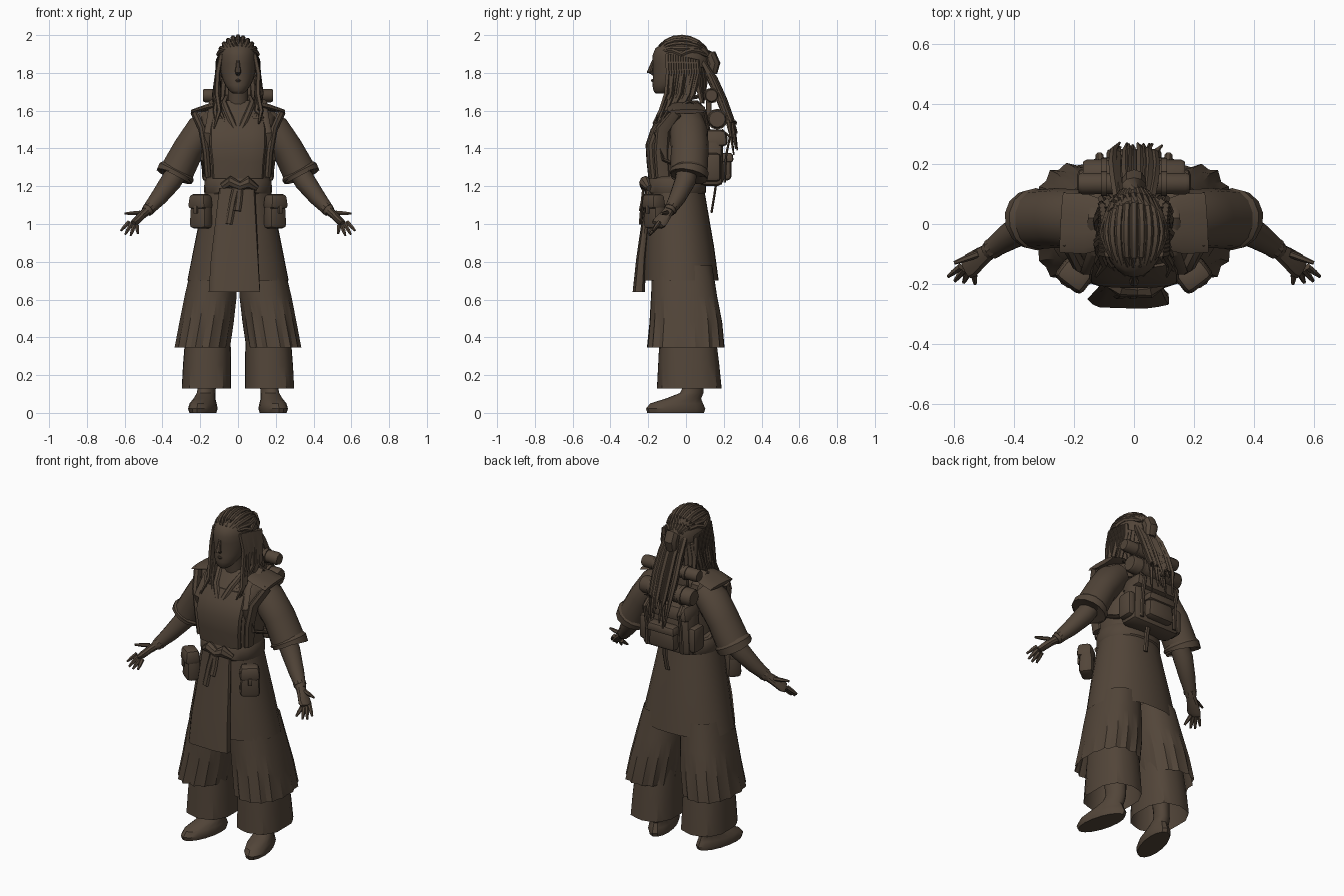
import bpy, bmesh, math, random
from mathutils import Vector, Matrix

random.seed(4)
cloth = bpy.data.materials.new("dark brown")
cloth.diffuse_color = (0.085, 0.06, 0.041, 1)


def finish(name, bm, angle=35):
    bmesh.ops.recalc_face_normals(bm, faces=bm.faces)
    me = bpy.data.meshes.new(name)
    bm.to_mesh(me)
    bm.free()
    ob = bpy.data.objects.new(name, me)
    me.materials.append(cloth)
    bpy.context.collection.objects.link(ob)
    bpy.ops.object.select_all(action='DESELECT')
    bpy.context.view_layer.objects.active = ob
    ob.select_set(True)
    bpy.ops.object.shade_smooth_by_angle(angle=math.radians(angle))
    return ob


def skin(bm, rings, caps):
    n = len(rings[0])
    for a, b in zip(rings, rings[1:]):
        for i in range(n):
            j = (i + 1) % n
            bm.faces.new((a[i], a[j], b[j], b[i]))
    if caps[0]:
        bm.faces.new(rings[0])
    if caps[1]:
        bm.faces.new(rings[-1])


def loft(name, rows, n=24, e=2.0, caps=(1, 1), pleat=0.0, shear=0.0, angle=35):
    """Horizontal rings: (z, centre x, centre y, radius x, radius y)."""
    bm = bmesh.new()
    rings = []
    jit = [(1 if i % 2 else -1) * random.uniform(0.4, 1) for i in range(n)]
    for k, (z, cx, cy, rx, ry) in enumerate(rows):
        f, ring = k / (len(rows) - 1), []
        for i in range(n):
            a = 2 * math.pi * i / n
            c, s = math.cos(a), math.sin(a)
            m = 1 + pleat * f * jit[i]
            x = rx * m * math.copysign(abs(c) ** (2 / e), c)
            y = ry * m * math.copysign(abs(s) ** (2 / e), s)
            ring.append(bm.verts.new((cx + x + shear * (cy + y), cy + y, z)))
        rings.append(ring)
    skin(bm, rings, caps)
    return finish(name, bm, angle)


def add_tube(bm, pts, radii, n=8, caps=(1, 1), side=None):
    """Tube along points; a radius may be a (wide, thick) pair."""
    pts = [Vector(p) for p in pts]
    rings = []
    for k, p in enumerate(pts):
        t = (pts[min(k + 1, len(pts) - 1)] - pts[max(k - 1, 0)]).normalized()
        ref = Vector(side) if side else (Vector((0, 1, 0)) if abs(t.y) < 0.8 else Vector((1, 0, 0)))
        u = (ref - t * ref.dot(t)).normalized()
        v = t.cross(u)
        r = radii[k]
        a, b = r if isinstance(r, tuple) else (r, r)
        rings.append([bm.verts.new(p + u * a * math.cos(2 * math.pi * i / n)
                                   + v * b * math.sin(2 * math.pi * i / n)) for i in range(n)])
    skin(bm, rings, caps)


def tube(name, pts, radii, **kw):
    bm = bmesh.new()
    add_tube(bm, pts, radii, **kw)
    return finish(name, bm)


def box(name, loc, size, turn=0.0, bevel=0.02, taper=1.0, tilt=0.0):
    bm = bmesh.new()
    bmesh.ops.create_cube(bm, size=1)
    for v in bm.verts:
        if v.co.z > 0:
            v.co.x *= taper
            v.co.y *= taper
        v.co = Vector((v.co.x * size[0], v.co.y * size[1], v.co.z * size[2]))
    bmesh.ops.bevel(bm, geom=bm.edges[:], offset=bevel, segments=2, affect='EDGES', profile=0.5)
    bm.transform(Matrix.Translation(loc) @ Matrix.Rotation(turn, 4, 'Z') @ Matrix.Rotation(tilt, 4, 'X'))
    return finish(name, bm)


# Torso, coat skirt, belt and apron
loft("tunic", [(1.16, 0, -.05, .165, .14), (1.28, 0, -.05, .172, .145), (1.41, 0, -.045, .185, .163),
               (1.50, 0, -.035, .195, .145), (1.57, 0, -.015, .20, .12), (1.62, 0, 0, .15, .095),
               (1.655, 0, -.005, .08, .065)], e=2.3)
loft("coat_skirt", [(1.21, 0, -.05, .168, .142), (1.05, 0, -.045, .20, .165),
                    (.88, 0, -.035, .235, .185), (.70, 0, -.025, .272, .2)], caps=(0, 0), pleat=.015, e=2.2)
loft("belt", [(1.155, 0, -.05, .172, .145), (1.17, 0, -.05, .18, .157), (1.225, 0, -.05, .178, .157),
              (1.245, 0, -.05, .168, .145)], e=2.2, caps=(0, 0))
loft("apron", [(1.19, -.005, -.195, .095, .02), (1.0, -.01, -.215, .11, .022),
               (.82, -.015, -.237, .125, .026), (.64, -.015, -.25, .135, .032)], n=14, e=3, pleat=.04)
tube("belt_knot", [(-.08, -.195, 1.20), (-.04, -.215, 1.225), (.01, -.22, 1.2), (.05, -.215, 1.22), (.1, -.195, 1.19)],
     [.02, .03, .024, .034, .016], n=8)
for x0, x1, z in ((-.005, -.05, 1.0), (.01, -.005, 1.07)):
    tube("belt_tail", [(x0, -.222, 1.21), ((x0 + x1) / 2, -.232, 1.12), (x1, -.242, z)],
         [(.02, .009)] * 3, n=6, side=(1, 0, 0))

# Chest bib and square neckline
loft("bib", [(1.24, 0, -.165, .135, .034), (1.33, 0, -.175, .14, .034), (1.42, 0, -.18, .15, .034),
             (1.50, 0, -.15, .15, .038), (1.56, 0, -.11, .14, .036)], n=16, e=2.6)
for s in (-1, 1):
    tube("collar", [(s * .008, -.178, 1.49), (s * .05, -.14, 1.58), (s * .075, -.07, 1.64), (s * .06, .04, 1.67),
                    (0, .065, 1.675)], [(.018, .012)] * 5, n=6, side=(1, 0, 0))

for s in (-1, 1):
    # Pleated overtrousers, trousers, feet
    loft("pleated_overtrousers", [(.78, s * .125, -.02, .12, .16), (.62, s * .145, -.01, .138, .175),
                                  (.48, s * .167, 0, .142, .19), (.345, s * .19, 0, .143, .2)],
         n=32, caps=(0, 0), pleat=.055, e=2.3, angle=25)
    loft("trousers", [(.6, s * .15, .005, .11, .13), (.38, s * .16, .01, .122, .15), (.25, s * .165, .015, .128, .16),
                      (.13, s * .168, .018, .132, .168)], n=20, e=2.5, caps=(0, 0), pleat=.025)
    loft("shoe", [(0, s * .175, -.055, .065, .15), (.022, s * .175, -.055, .072, .157), (.05, s * .175, -.05, .066, .14),
                  (.075, s * .175, -.015, .055, .095), (.105, s * .175, .03, .048, .062),
                  (.14, s * .172, .04, .047, .055), (.3, s * .168, .03, .055, .065)], n=16, shear=-s * .2)

    # Sleeves, shoulder flaps, forearms
    tube("sleeve", [(s * .13, .01, 1.545), (s * .19, .015, 1.495), (s * .26, .02, 1.40), (s * .335, .015, 1.255)],
         [(.085, .08), (.1, .09), (.1, .085), (.098, .093)], n=14, caps=(1, 0))
    tube("sleeve_cuff", [(s * .317, .016, 1.29), (s * .325, .016, 1.275), (s * .337, .014, 1.252), (s * .327, .015, 1.27)],
         [.092, .104, .102, .06], n=14, caps=(0, 0))
    tube("shoulder_flap", [(s * .08, -.005, 1.635), (s * .16, 0, 1.618), (s * .242, .005, 1.595)],
         [(.075, .02), (.1, .018), (.1, .012)], n=10)
    tube("vest_side", [(s * .232, -.05, 1.59), (s * .19, -.12, 1.5), (s * .168, -.13, 1.38), (s * .158, -.12, 1.25)],
         [(.02, .03), (.02, .04), (.02, .04), (.02, .04)], n=8, side=(1, 0, 0))
    tube("forearm", [(s * .29, .015, 1.33), (s * .355, -.005, 1.225), (s * .42, -.045, 1.14), (s * .485, -.09, 1.065)],
         [.055, .056, .045, .03], n=12)

    # Hand with four fingers and thumb
    tube("palm", [(s * .475, -.085, 1.075), (s * .51, -.11, 1.045), (s * .545, -.138, 1.01), (s * .56, -.15, .998)],
         [(.026, .026), (.034, .022), (.042, .02), (.036, .014)], n=10, side=(.6, -.25, .5) if s < 0 else (-.6, -.25, .5))
    bm = bmesh.new()
    for a, b in (((.578, -.142, 1.01), (.62, -.175, .965)), ((.565, -.15, 1.0), (.597, -.19, .945)),
                 ((.55, -.153, .99), (.568, -.195, .94)), ((.535, -.15, .99), (.53, -.2, .95)),
                 ((.52, -.1, 1.06), (.60, -.13, 1.055))):
        a, b = Vector((a[0] * s, a[1], a[2])), Vector((b[0] * s, b[1], b[2]))
        add_tube(bm, [a, a.lerp(b, .55), b], [.012, .0105, .006], n=6)
    finish("fingers", bm)
    tube("bracelet", [(s * .462, -.075, 1.09), (s * .474, -.083, 1.078)], [.036, .036], n=10)

    # Belt pouches
    t = s * .65
    box("pouch", (s * .195, -.165, 1.065), (.115, .085, .18), turn=t, bevel=.025, taper=.85)
    box("pouch_flap", (s * .199, -.172, 1.12), (.118, .09, .08), turn=t, bevel=.02, taper=.85)
    box("pouch_clasp", (s * .224, -.204, 1.075), (.022, .012, .04), turn=t, bevel=.003)

    # Pack straps
    tube("pack_strap", [(s * .12, .12, 1.5), (s * .13, .1, 1.6), (s * .13, .02, 1.65), (s * .135, -.1, 1.595),
                        (s * .155, -.16, 1.48), (s * .175, -.12, 1.34), (s * .165, .04, 1.27), (s * .13, .12, 1.26)],
         [(.024, .01)] * 8, n=6, side=(1, 0, 0))

# Backpack with pockets and rolled bundles
box("pack_body", (0, .135, 1.34), (.33, .13, .28), bevel=.035, taper=.9)
box("pack_flap", (0, .145, 1.455), (.32, .16, .09), bevel=.03, taper=.85)
box("pack_pocket", (0, .205, 1.3), (.18, .075, .14), bevel=.025, taper=.9)
box("pocket_flap", (0, .212, 1.352), (.19, .08, .05), bevel=.015, taper=.9)
for s in (-1, 1):
    box("side_pocket", (s * .16, .135, 1.3), (.06, .1, .15), bevel=.022)
    tube("flap_strap", [(s * .11, .19, 1.5), (s * .115, .232, 1.46), (s * .115, .212, 1.36), (s * .115, .205, 1.22)],
         [(.013, .007)] * 4, n=6, side=(1, 0, 0))
for name, y, z, r, w in (("top_roll", .135, 1.68, .036, .185), ("blanket_roll", .165, 1.555, .05, .17)):
    tube(name, [(-w, y, z), (-w + .012, y, z), (0, y, z), (w - .012, y, z), (w, y, z)],
         [r * .85, r, r * .97, r, r * .85], n=12)
    for s in (-1, 1):
        tube(name + "_band", [(s * .1 - .01, y, z), (s * .1 + .01, y, z)], [r + .005] * 2, n=12)
box("roll_support", (0, .12, 1.61), (.2, .03, .16), bevel=.01)
tube("hanging_strap", [(.03, .16, 1.22), (.035, .15, 1.15), (.03, .135, 1.06)], [(.016, .007)] * 3, n=6, side=(1, 0, 0))

# Neck, head and face
loft("neck", [(1.6, 0, -.02, .065, .06), (1.66, 0, -.035, .053, .055), (1.76, 0, -.045, .053, .06)], n=14)
loft("head", [(1.69, 0, -.13, .026, .03), (1.705, 0, -.122, .046, .05), (1.735, 0, -.1, .068, .078),
              (1.77, 0, -.075, .083, .1), (1.81, 0, -.05, .094, .125), (1.85, 0, -.04, .099, .136),
              (1.89, 0, -.035, .1, .143), (1.93, 0, -.03, .095, .132), (1.96, 0, -.02, .075, .1)], n=20, angle=50)
tube("nose", [(0, -.172, 1.865), (0, -.182, 1.835), (0, -.192, 1.805), (0, -.172, 1.795)], [.008, .011, .017, .012], n=8)
tube("lips", [(-.026, -.158, 1.757), (0, -.177, 1.76), (.026, -.158, 1.757)], [.004, .009, .004], n=6)

# Scalp hair
HC, HR = Vector((0, -.025, 1.855)), Vector((.108, .148, .136))
bm = bmesh.new()
bmesh.ops.create_uvsphere(bm, u_segments=24, v_segments=14, radius=1)
bmesh.ops.transform(bm, matrix=Matrix.Translation(HC) @ Matrix.Diagonal((*HR, 1)), verts=bm.verts)
cut = [v for v in bm.verts if v.co.z < 1.93 - max(0, v.co.y + .085) * 3.5 or v.co.z < 1.77]
bmesh.ops.delete(bm, geom=cut, context='VERTS')
finish("scalp_hair", bm)

# Braids running over the scalp to the back knot
bm = bmesh.new()
for i in range(11):
    q = (i - 5) / 5
    pts = []
    for k in range(8):
        a = math.radians(38 + 125 * k / 7)
        sx = math.sin(q * 1.25) * math.sin(a) ** .7
        w = math.sqrt(max(0, 1 - sx * sx))
        pts.append(HC + Vector((sx * HR.x, -math.cos(a) * w * HR.y, math.sin(a) * w * HR.z)))
    add_tube(bm, pts, [.008, .012, .013, .013, .013, .013, .013, .012], n=6)
finish("scalp_braids", bm)
tube("hair_knot", [(0, .09, 1.9), (0, .125, 1.885), (0, .14, 1.85), (0, .13, 1.80)], [.03, .042, .042, .035], n=10)

# Long locks, in front of each shoulder and down the back
bm = bmesh.new()
for s in (-1, 1):
    for i in range(13):
        f = i / 12
        y0 = -.1 + .16 * f
        tip = Vector((s * random.uniform(.05, .135), -.175 + .11 * f, random.uniform(1.47, 1.57)))
        pts = [(s * (.088 + .018 * f), y0, 1.9 - .03 * f), (s * .108, y0 + .005, 1.80),
               (s * random.uniform(.095, .125), y0 * .9 - .015, 1.69),
               (s * random.uniform(.085, .125), -.135 + .12 * f, 1.6), tip]
        add_tube(bm, pts, [.012, .014, .013, .012, .004], n=5)
for i in range(22):
    q = random.uniform(-1, 1)
    d = random.uniform(-.02, .015)
    end = random.uniform(1.36, 1.56)
    pts = [(q * .06, .09, 1.86), (q * .07, .14 + d, 1.77), (q * .075, .19 + d, 1.66),
           (q * .07, .235 + d, 1.54), (q * random.uniform(.04, .1), .258 + d, end)]
    add_tube(bm, pts, [.014, .014, .014, .012, .004], n=5)
for i in range(10):
    x = (i - 4.5) * .022
    add_tube(bm, [(x * .9, .1 - abs(x) * .3, 1.83), (x, .1 - abs(x) * .4, 1.74), (x * 1.1, .085, 1.64)],
             [.016, .017, .012], n=5)
finish("long_locks", bm)
